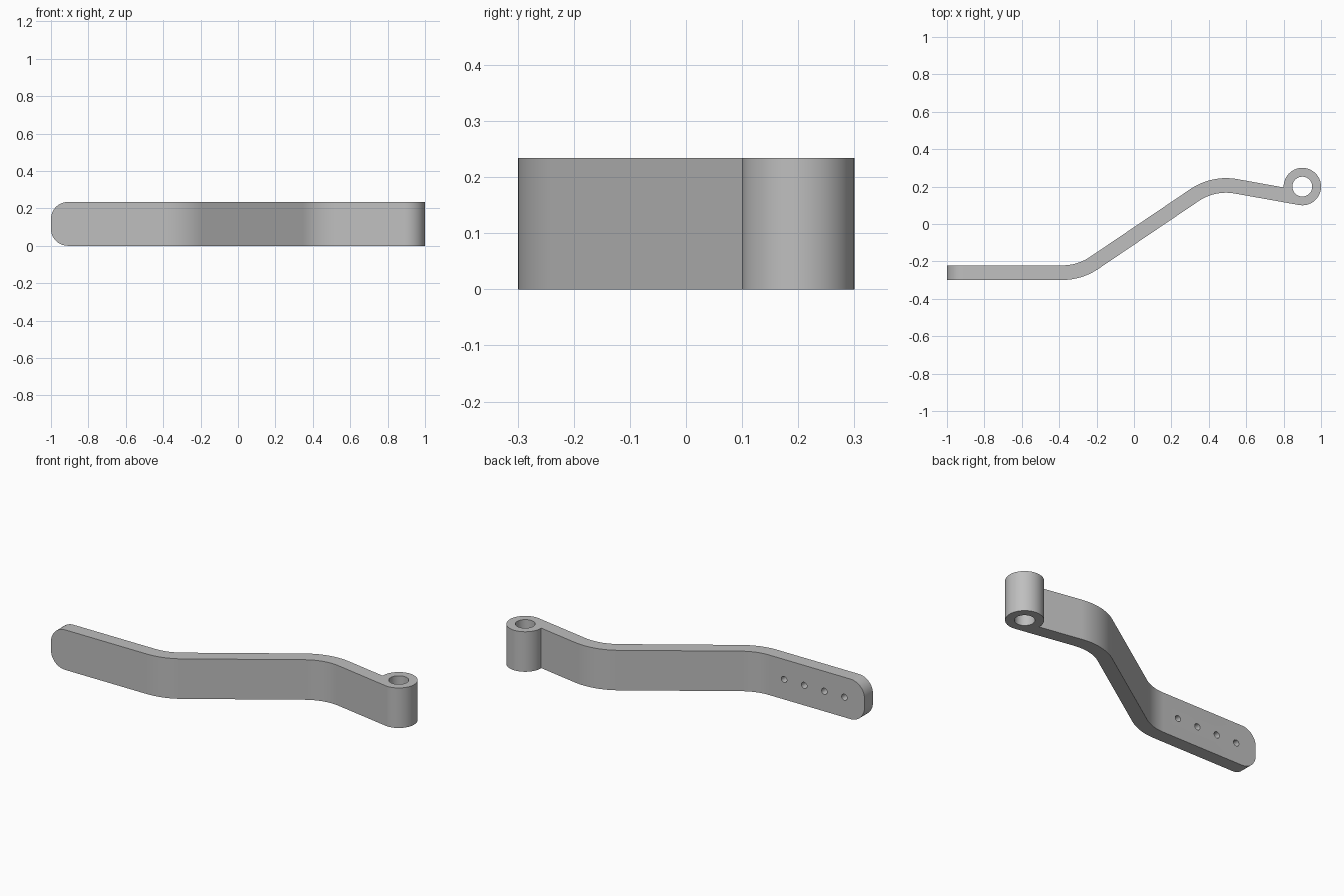
import bpy, bmesh, math
from mathutils import Vector, Matrix

if "Cube" in bpy.data.objects:
    bpy.data.objects.remove(bpy.data.objects["Cube"], do_unlink=True)

HEIGHT, HALF = 0.234, 0.039      # bar height and half thickness
EYE, EYE_R, BORE_R = Vector((0.9, 0.2)), 0.1, 0.053
BEND_R = 0.3

grey = bpy.data.materials.new("plain grey")
grey.use_nodes = True
grey.diffuse_color = (0.52, 0.52, 0.52, 1)
grey.node_tree.nodes["Principled BSDF"].inputs["Base Color"].default_value = (0.52, 0.52, 0.52, 1)


def left_of(d):
    return Vector((-d.y, d.x))


def bend(a, v, b, steps=16):
    """Centreline points and left normals for a rounded corner at v."""
    d1, d2 = (v - a).normalized(), (b - v).normalized()
    turn = d1.angle_signed(d2) * -1
    side = math.copysign(1, turn)
    start = v - d1 * BEND_R * math.tan(abs(turn) / 2)
    centre = start + left_of(d1) * side * BEND_R
    out = []
    for i in range(steps + 1):
        n = Matrix.Rotation(turn * i / steps, 2) @ left_of(d1)
        out.append((centre - n * side * BEND_R, n))
    return out


# Centreline of the bent bar, running tangent into the eye
arm_dir = Vector((math.cos(math.radians(-10)), math.sin(math.radians(-10))))
arm_n = left_of(arm_dir)
tip = Vector((-1, -0.26))
low, high = Vector((-0.29, -0.26)), Vector((0.425, 0.223))
join = EYE - arm_n * (EYE_R - HALF)
path = [(tip, Vector((0, 1)))] + bend(tip, low, high) + bend(low, high, join)

# Closed outline: front side, round the eye, then the back side
outline = [p - n * HALF for p, n in path]
a0 = math.atan2(-arm_n.y, -arm_n.x)
meet = EYE_R - 2 * HALF
sweep = math.pi * 1.5 - math.asin(meet / EYE_R)
sweep = math.pi + math.pi / 2 + math.asin(meet / EYE_R)
for i in range(57):
    a = a0 + sweep * i / 56
    outline.append(EYE + EYE_R * Vector((math.cos(a), math.sin(a))))
outline += [p + n * HALF for p, n in reversed(path)]

# Extrude the outline and round the free end
bm = bmesh.new()
base = bm.faces.new([bm.verts.new((p.x, p.y, 0)) for p in outline])
top = bmesh.ops.extrude_face_region(bm, geom=[base])["geom"]
bmesh.ops.translate(bm, vec=(0, 0, HEIGHT), verts=[g for g in top if isinstance(g, bmesh.types.BMVert)])
bmesh.ops.recalc_face_normals(bm, faces=bm.faces)
ends = [e for e in bm.edges if all(v.co.x < -0.999 for v in e.verts)
        and abs(e.verts[0].co.z - e.verts[1].co.z) < 0.001]
bmesh.ops.bevel(bm, geom=ends, offset=0.09, segments=10, profile=0.5, affect="EDGES")
mesh = bpy.data.meshes.new("bent_arm")
bm.to_mesh(mesh)
bm.free()
arm = bpy.data.objects.new("bent_arm", mesh)
bpy.context.collection.objects.link(arm)
mesh.materials.append(grey)

# Cutter: eye bore plus four blind holes in the back of the straight end
bm = bmesh.new()


def rod(radius, depth, matrix, sides):
    bmesh.ops.create_cone(bm, cap_ends=True, segments=sides, radius1=radius,
                          radius2=radius, depth=depth, matrix=matrix)


rod(BORE_R, 1, Matrix.Translation((EYE.x, EYE.y, HEIGHT / 2)), 48)
for i in range(4):
    spot = Matrix.Translation((-0.87 + 0.13 * i, -0.22, HEIGHT / 2))
    rod(0.018, 0.1, spot @ Matrix.Rotation(math.pi / 2, 4, "X"), 24)
cut_mesh = bpy.data.meshes.new("hole_cutter")
bm.to_mesh(cut_mesh)
bm.free()
cutter = bpy.data.objects.new("hole_cutter", cut_mesh)
cutter.hide_render = True
bpy.context.collection.objects.link(cutter)
cut_mesh.materials.append(grey)

bpy.ops.object.select_all(action="DESELECT")
bpy.context.view_layer.objects.active = arm
arm.select_set(True)
cut = arm.modifiers.new("holes", "BOOLEAN")
cut.operation, cut.solver, cut.object = "DIFFERENCE", "EXACT", cutter
bpy.ops.object.modifier_apply(modifier=cut.name)
bpy.data.objects.remove(cutter, do_unlink=True)
bpy.ops.object.shade_smooth_by_angle(angle=math.radians(30))
